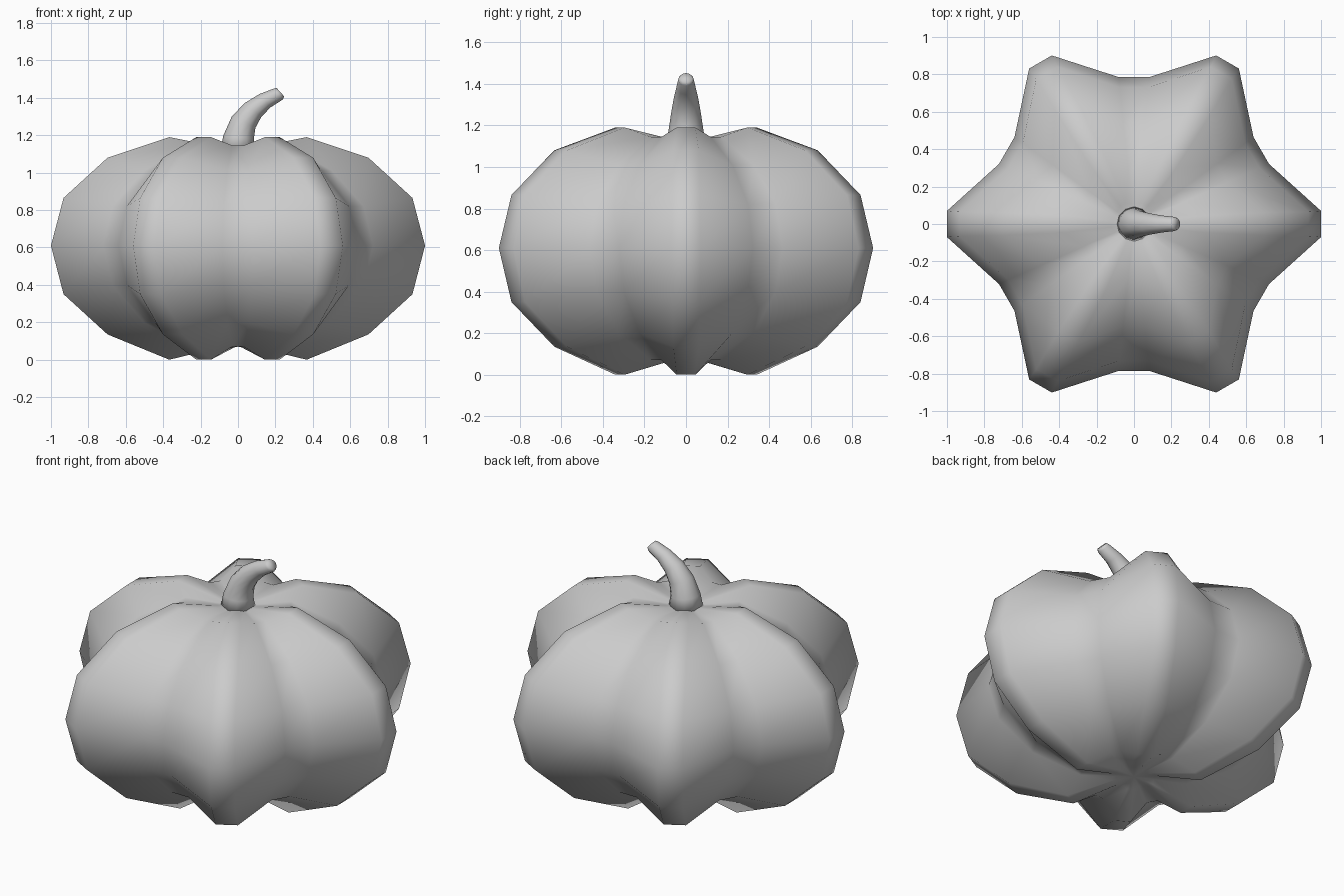
import bpy, bmesh, math
from mathutils import Vector

cube = bpy.data.objects.get("Cube")
if cube:
    bpy.data.objects.remove(cube, do_unlink=True)

grey = bpy.data.materials.new("plain grey")
grey.use_nodes = True
colour = (0.6, 0.6, 0.6, 1)
grey.diffuse_color = colour
grey.node_tree.nodes["Principled BSDF"].inputs["Base Color"].default_value = colour


def skin(name, rings, start=None, end=None):
    """Bridge equal rings of points, closing each end with a fan or a face."""
    bm = bmesh.new()
    loops = [[bm.verts.new(p) for p in ring] for ring in rings]
    n = len(loops[0])
    for a, b in zip(loops, loops[1:]):
        for i in range(n):
            j = (i + 1) % n
            bm.faces.new((a[i], a[j], b[j], b[i]))
    for loop, pole in ((loops[0], start), (loops[-1], end)):
        if pole is None:
            bm.faces.new(loop)
        else:
            tip = bm.verts.new(pole)
            for i in range(n):
                bm.faces.new((loop[i], loop[(i + 1) % n], tip))
    bmesh.ops.recalc_face_normals(bm, faces=bm.faces)
    for f in bm.faces:
        f.smooth = True
    mesh = bpy.data.meshes.new(name)
    bm.to_mesh(mesh)
    bm.free()
    mesh.materials.append(grey)
    obj = bpy.data.objects.new(name, mesh)
    bpy.context.collection.objects.link(obj)
    return obj


# Ribbed body: lobe radius, lobe height, valley radius, valley height, lobe half angle
profile = [
    (0.12, 0.06, 0.11, 0.07, 7.5),
    (0.37, 0.0, 0.29, 0.07, 7),
    (0.70, 0.135, 0.55, 0.20, 5),
    (0.935, 0.35, 0.735, 0.40, 4),
    (1.0025, 0.61, 0.79, 0.61, 4),
    (0.935, 0.865, 0.735, 0.82, 4),
    (0.70, 1.08, 0.55, 1.01, 5),
    (0.37, 1.19, 0.29, 1.145, 7),
    (0.12, 1.14, 0.11, 1.13, 7.5),
]
body_rings = []
for lobe_r, lobe_z, valley_r, valley_z, half in profile:
    ring = []
    for lobe in range(6):
        for offset, r, z in ((-half, lobe_r, lobe_z), (half, lobe_r, lobe_z),
                             (24, valley_r, valley_z), (36, valley_r, valley_z)):
            a = math.radians(60 * lobe + offset)
            ring.append((r * math.cos(a), r * math.sin(a), z))
    body_rings.append(ring)
skin("pumpkin_body", body_rings, (0, 0, 0.07), (0, 0, 1.12))

# Curved stem: centre x, centre z, radius, lean in degrees
stem_path = [
    (0.0, 1.11, 0.095, 0),
    (0.003, 1.19, 0.082, 6),
    (0.03, 1.27, 0.07, 25),
    (0.08, 1.335, 0.058, 40),
    (0.145, 1.385, 0.046, 52),
    (0.215, 1.42, 0.038, 50),
    (0.227, 1.43, 0.03, 48),
]
stem_rings = []
for x, z, r, lean in stem_path:
    t = math.radians(lean)
    side = Vector((math.cos(t), 0, -math.sin(t)))
    stem_rings.append([Vector((x, 0, z)) + side * r * math.cos(a) + Vector((0, r * math.sin(a), 0))
                       for a in (math.tau * i / 12 for i in range(12))])
skin("stem", stem_rings)
